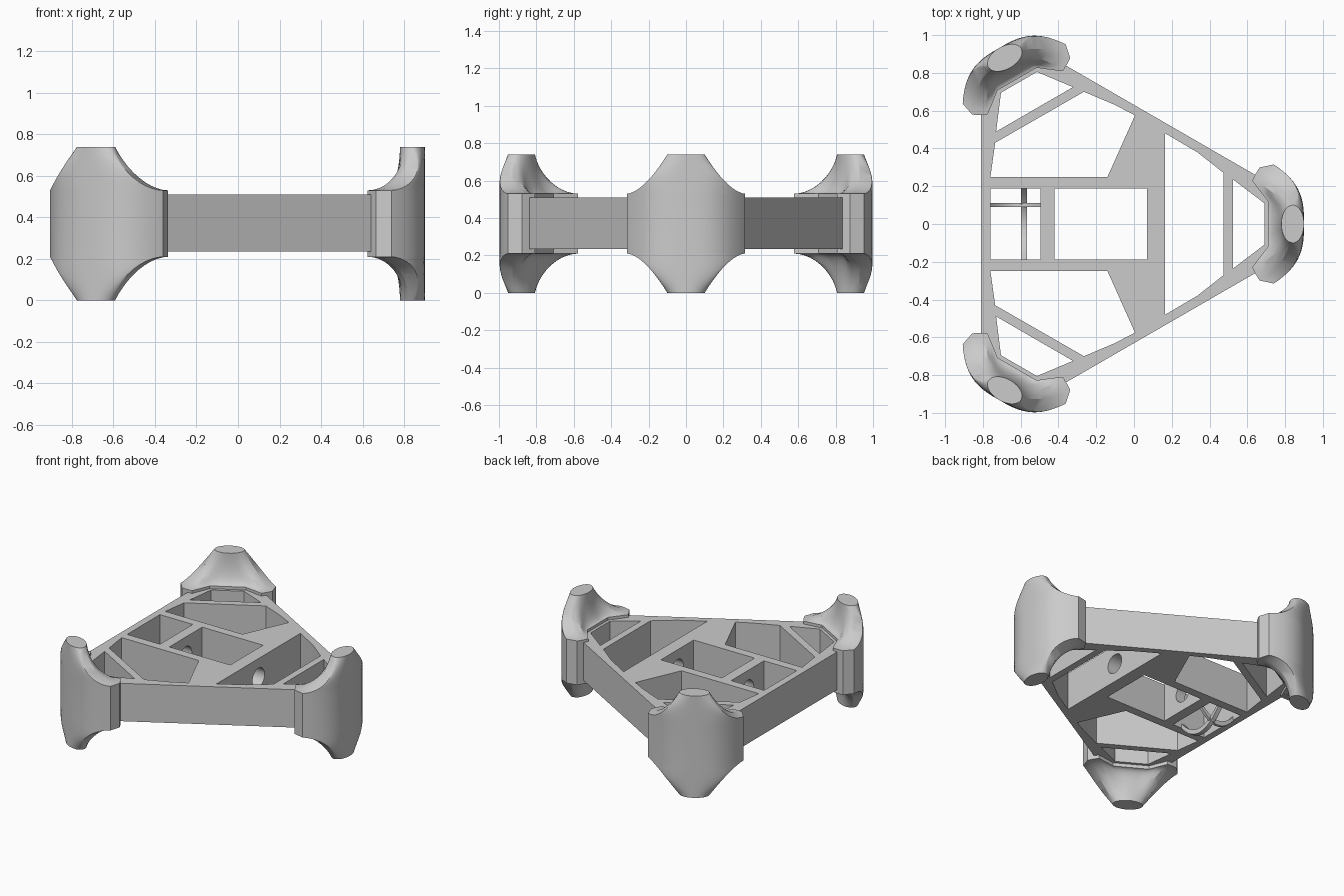
import bpy, bmesh, math
from mathutils import Matrix, Vector

cube = bpy.data.objects.get("Cube")
if cube:
    bpy.data.objects.remove(cube, do_unlink=True)

grey = bpy.data.materials.new("plain grey")
grey.use_nodes = True
grey.diffuse_color = (0.6, 0.6, 0.6, 1)
grey.node_tree.nodes["Principled BSDF"].inputs["Base Color"].default_value = (0.6, 0.6, 0.6, 1)

CENTRE = Vector((-0.176, 0, 0))
MID = 0.37


def turn(step):
    """Rotation by thirds of a circle about the frame's centre."""
    return (Matrix.Translation(CENTRE) @ Matrix.Rotation(step * math.tau / 3, 4, "Z")
            @ Matrix.Translation(-CENTRE))


def make_object(name, bm):
    bmesh.ops.recalc_face_normals(bm, faces=bm.faces[:])
    mesh = bpy.data.meshes.new(name)
    bm.to_mesh(mesh)
    bm.free()
    mesh.materials.append(grey)
    obj = bpy.data.objects.new(name, mesh)
    bpy.context.collection.objects.link(obj)
    return obj


def loft(bm, rings):
    """Skin a list of equal-length point rings and cap both ends."""
    rows = [[bm.verts.new(p) for p in ring] for ring in rings]
    for a, b in zip(rows, rows[1:]):
        for i in range(len(a)):
            j = (i + 1) % len(a)
            bm.faces.new((a[i], a[j], b[j], b[i]))
    bm.faces.new(rows[0])
    bm.faces.new(rows[-1])


def prism(bm, outline, low, high):
    loft(bm, [[Vector((x, y, z)) for x, y in outline] for z in (low, high)])


def mirrored(half):
    """Complete an outline across the x axis."""
    return half + [(x, -y) for x, y in reversed(half)]


def smooth(obj):
    bpy.ops.object.select_all(action="DESELECT")
    obj.select_set(True)
    bpy.context.view_layer.objects.active = obj
    bpy.ops.object.shade_smooth_by_angle(angle=math.radians(30))


# Triangular frame plate
outline = [turn(k) @ Vector((0.72, y, 0)) for k in range(3) for y in (-0.215, 0.215)]
bm = bmesh.new()
prism(bm, [p.xy for p in outline], 0.235, 0.51)
frame = make_object("frame", bm)

# Pockets through the frame
bm = bmesh.new()
corner = mirrored([(0.525, 0.235), (0.69, 0.11)])
for k in range(3):
    prism(bm, [(turn(k) @ Vector((x, y, 0))).xy for x, y in corner], 0, 1)
front_pocket = mirrored([(0.165, 0.48), (0.335, 0.38), (0.475, 0.27)])
square_pocket = mirrored([(-0.42, 0.188), (0.07, 0.188)])
hook_pocket = mirrored([(-0.76, 0.188), (-0.495, 0.188)])
side_pocket = [(-0.76, 0.25), (-0.14, 0.25), (0.005, 0.575),
               (-0.1, 0.63), (-0.265, 0.70), (-0.735, 0.43)]
for pocket in (front_pocket, square_pocket, hook_pocket, side_pocket,
               [(x, -y) for x, y in side_pocket]):
    prism(bm, pocket, 0, 1)
pockets = make_object("pocket_cutter", bm)

# Round passage through the two cross walls
bm = bmesh.new()
bmesh.ops.create_cone(bm, cap_ends=True, segments=32, radius1=0.07, radius2=0.07, depth=0.8,
                      matrix=Matrix.Translation((-0.18, 0, MID)) @ Matrix.Rotation(math.pi / 2, 4, "Y"))
passage = make_object("passage_cutter", bm)

for cutter in (pockets, passage):
    cutter.hide_render = True
    cut = frame.modifiers.new(cutter.name, "BOOLEAN")
    cut.operation, cut.solver, cut.object = "DIFFERENCE", "EXACT", cutter
bpy.context.view_layer.update()
result = frame.evaluated_get(bpy.context.evaluated_depsgraph_get())
carved = bpy.data.meshes.new_from_object(result)
frame.modifiers.clear()
frame.data = carved
for cutter in (pockets, passage):
    bpy.data.objects.remove(cutter, do_unlink=True)
smooth(frame)

# Corner bumpers: crescent body tapering to an oval post above and below
INNER = [(0, 0.71), (0.2, 0.71), (0.38, 0.71), (0.55, 0.668), (0.73, 0.625),
         (0.85, 0.645), (0.95, 0.665)]
inner = [(-s, x) for s, x in reversed(INNER[1:])] + INNER
STEPS = 10


def bumper_ring(angle, side):
    rise = 1 - math.cos(angle)
    width = 0.315 - 0.215 * rise ** 0.6
    z = MID + side * (0.16 + 0.21 * rise)
    ring = []
    for i in range(25):
        s = math.cos(math.pi * i / 24)
        wall = 0.9 - 0.16 * abs(width * s / 0.315) ** 3
        oval = 0.84 + 0.06 * math.sqrt(max(0, 1 - s * s))
        ring.append(Vector((wall + (oval - wall) * rise ** 2, width * s, z)))
    for s, x in inner:
        oval = 0.84 - 0.06 * math.sqrt(1 - s * s)
        ring.append(Vector((x + (oval - x) * math.sin(angle), width * s, z)))
    return ring


angles = [math.pi / 2 * k / STEPS for k in range(STEPS + 1)]
for k, name in enumerate(("left_bumper", "back_bumper", "front_bumper")):
    bm = bmesh.new()
    loft(bm, [bumper_ring(a, -1) for a in reversed(angles)] + [bumper_ring(a, 1) for a in angles])
    bm.transform(turn(k))
    smooth(make_object(name, bm))


# Curved straps hanging under the rear pocket
def strap(name, start, end, dip, half_width):
    start, end = Vector(start), Vector(end)
    along = (end - start).normalized()
    across = Vector((-along.y, along.x, 0)) * half_width
    up = Vector((0, 0, 0.035))
    rings = []
    for i in range(17):
        t = i / 16
        p = start.lerp(end, t) - Vector((0, 0, dip * (1 - (2 * t - 1) ** 2)))
        rings.append([p - across, p + across, p + across + up, p - across + up])
    bm = bmesh.new()
    loft(bm, rings)
    smooth(make_object(name, bm))


strap("long_strap", (-0.582, -0.195, 0.24), (-0.582, 0.195, 0.24), 0.12, 0.016)
strap("cross_strap", (-0.77, 0.1, 0.24), (-0.485, 0.1, 0.24), 0.09, 0.01)
